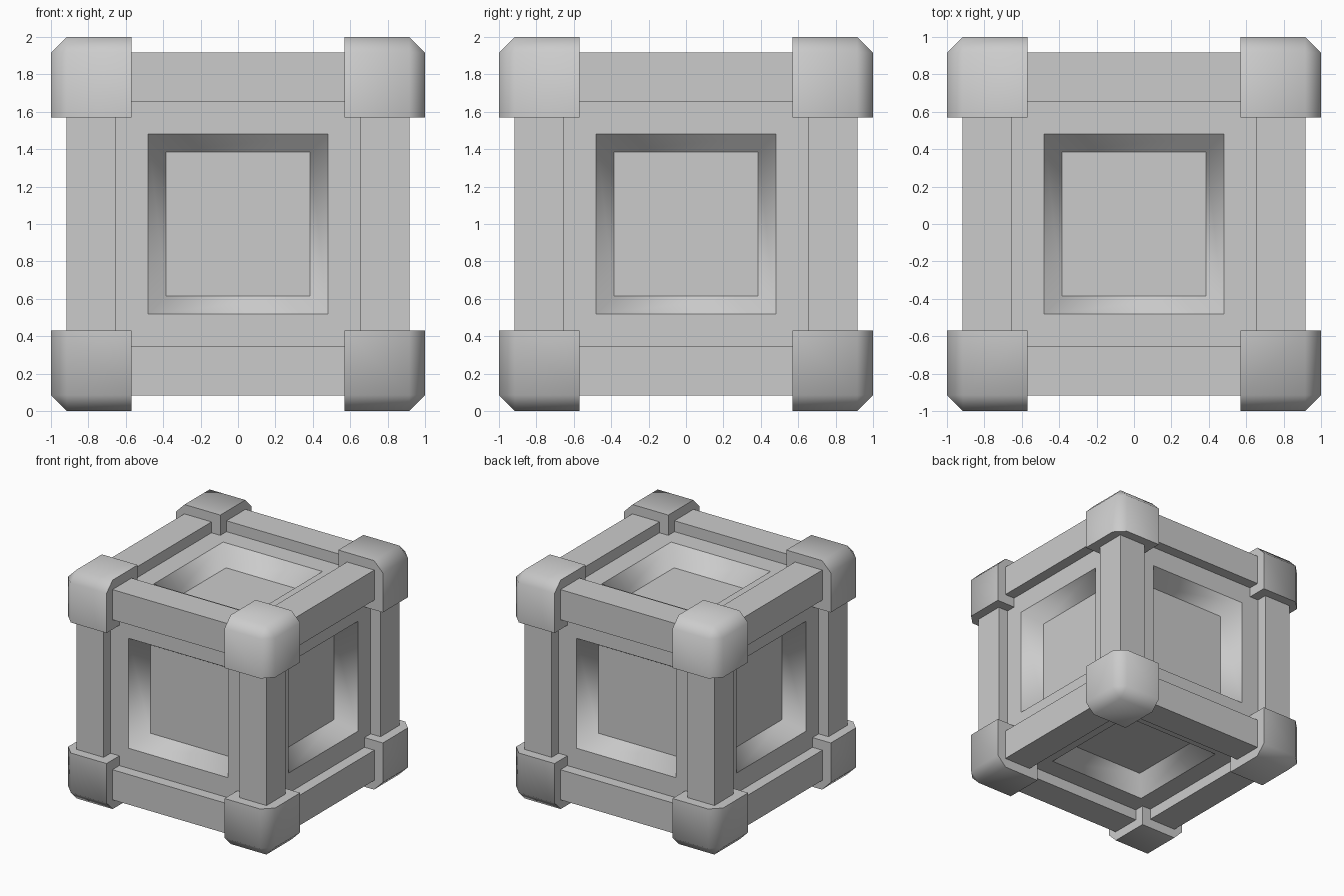
import bpy, bmesh
from math import radians
from mathutils import Vector
from itertools import product

if "Cube" in bpy.data.objects:
    bpy.data.objects.remove(bpy.data.objects["Cube"])

CENTRE = Vector((0, 0, 1))
IN, OUT = 0.57, 1.0          # corner block extents
B_IN, B_OUT = 0.655, 0.918   # beam extents
PANEL, FLOOR = 0.823, 0.66   # panel plane and recess floor
HOLE, HOLE_IN = 0.48, 0.385  # recess half sizes


def box(lo, hi):
    bm = bmesh.new()
    bmesh.ops.create_cube(bm, size=1)
    lo, hi = Vector(lo), Vector(hi)
    for v in bm.verts:
        v.co = (lo + hi) / 2 + v.co * (hi - lo)
    return bm


def finish(bm, name):
    bmesh.ops.recalc_face_normals(bm, faces=bm.faces)
    me = bpy.data.meshes.new(name)
    bm.to_mesh(me)
    bm.free()
    ob = bpy.data.objects.new(name, me)
    ob.location = CENTRE
    bpy.context.collection.objects.link(ob)
    return ob


# Core with a tapered recess in every face
bm = box([-PANEL] * 3, [PANEL] * 3)
bm.normal_update()
faces = list(bm.faces)
bmesh.ops.inset_individual(bm, faces=faces, thickness=PANEL - HOLE,
                           use_even_offset=True)
walls = set(bmesh.ops.inset_individual(bm, faces=faces, thickness=HOLE - HOLE_IN,
                                       use_even_offset=True)["faces"])
for f in faces:
    n = f.calc_center_median().normalized()
    for v in f.verts:
        v.co -= n * (PANEL - FLOOR)
for f in walls:
    f.smooth = True
for e in bm.edges:      # only wall-to-wall edges stay soft
    e.smooth = all(f in walls for f in e.link_faces)
finish(bm, "core_panels")

# Twelve edge beams
for axis in range(3):
    for a, b in product((-1, 1), repeat=2):
        lo, hi = [0] * 3, [0] * 3
        lo[axis], hi[axis] = -IN, IN
        for k, s in (((axis + 1) % 3, a), ((axis + 2) % 3, b)):
            lo[k], hi[k] = sorted((s * B_IN, s * B_OUT))
        finish(box(lo, hi), "edge_beam")

# Eight corner blocks, outer edges chamfered and softly shaded
for signs in product((-1, 1), repeat=3):
    spans = [sorted((s * IN, s * OUT)) for s in signs]
    bm = box([p[0] for p in spans], [p[1] for p in spans])
    tip = max(bm.verts, key=lambda v: v.co.length)
    bmesh.ops.bevel(bm, geom=list(tip.link_edges), offset=0.085, segments=1,
                    profile=0.5, affect='EDGES')
    ob = finish(bm, "corner_block")
    bpy.ops.object.select_all(action='DESELECT')
    ob.select_set(True)
    bpy.context.view_layer.objects.active = ob
    bpy.ops.object.shade_smooth_by_angle(angle=radians(60))
